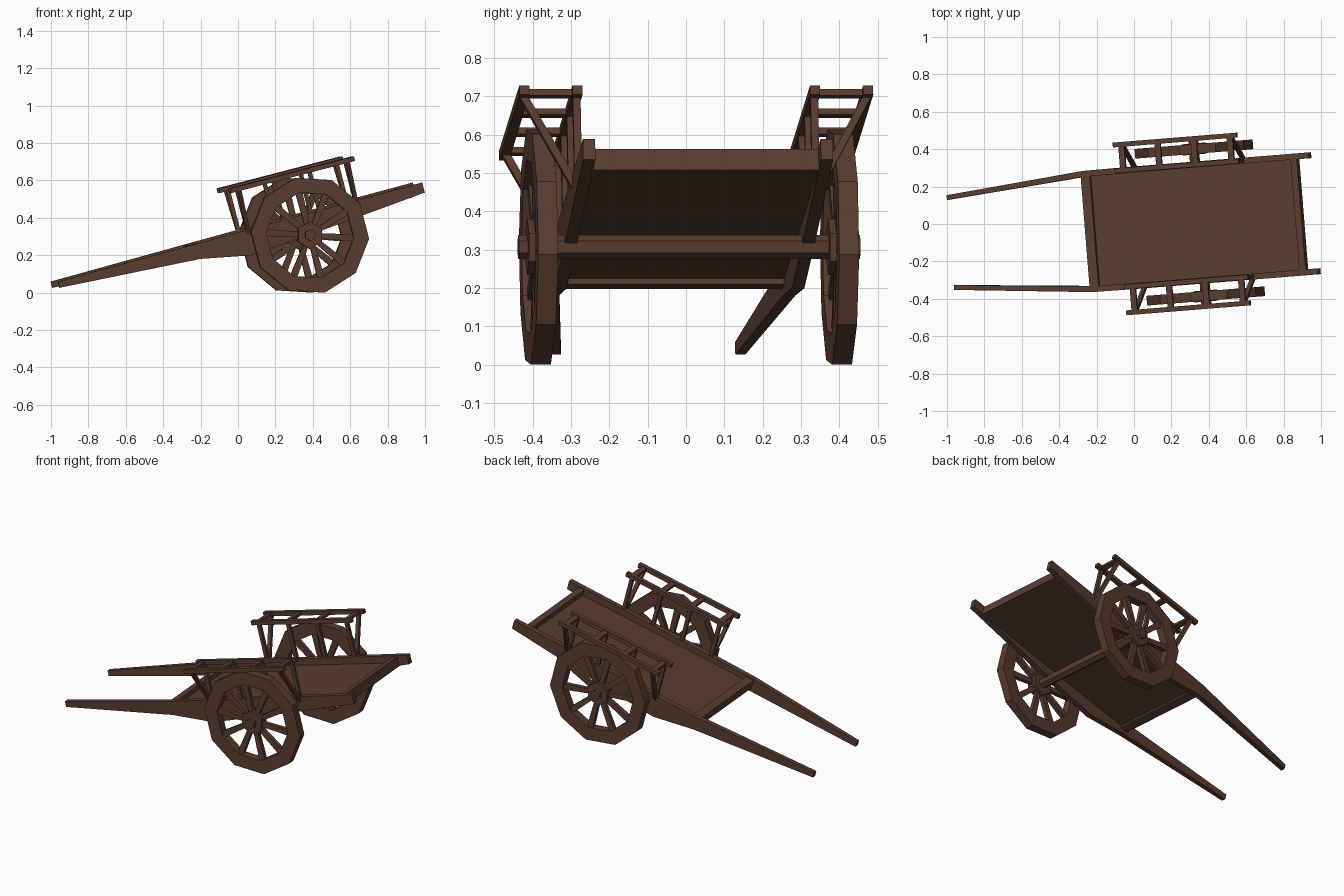
import bpy, bmesh
from math import sin, cos, pi, radians
from mathutils import Matrix, Vector

if "Cube" in bpy.data.objects:
    bpy.data.objects.remove(bpy.data.objects["Cube"])

# Cart frame: origin at axle middle, u along the cart, v sideways, w up
CART = (Matrix.Translation((0.352, 0.008, 0.307))
        @ Matrix.Rotation(radians(4.6), 4, 'Z')
        @ Matrix.Rotation(radians(-14.5), 4, 'Y'))

wood = bpy.data.materials.new("dark brown wood")
wood.diffuse_color = (0.100, 0.046, 0.029, 1)
wood.use_nodes = True
wood.node_tree.nodes["Principled BSDF"].inputs["Base Color"].default_value = wood.diffuse_color


def finish(name, bm):
    """Move the part into the tilted cart frame and link it."""
    bmesh.ops.recalc_face_normals(bm, faces=bm.faces)
    bm.transform(CART)
    mesh = bpy.data.meshes.new(name)
    bm.to_mesh(mesh)
    bm.free()
    mesh.materials.append(wood)
    bpy.context.collection.objects.link(bpy.data.objects.new(name, mesh))


def loft(bm, rings, closed=False):
    """Skin equal-length rings of points; cap the ends unless closed."""
    vs = [[bm.verts.new(p) for p in r] for r in rings]
    pairs = list(zip(vs, vs[1:])) + ([(vs[-1], vs[0])] if closed else [])
    n = len(rings[0])
    for a, b in pairs:
        for i in range(n):
            bm.faces.new((a[i], a[(i + 1) % n], b[(i + 1) % n], b[i]))
    if not closed:
        bm.faces.new(vs[0])
        bm.faces.new(vs[-1])


def box(bm, u0, u1, v0, v1, w0, w1):
    loft(bm, [[(u, v0, w0), (u, v1, w0), (u, v1, w1), (u, v0, w1)] for u in (u0, u1)])


def beam(bm, a, b, wa, wb, depth):
    """Tapered bar from a to b lying across the given depth axis."""
    a, b = Vector(a), Vector(b)
    d = Vector(depth)
    side = (b - a).cross(d).normalized()
    rings = []
    for p, w in ((a, wa), (b, wb)):
        s = side * w / 2
        rings.append([p + s + d, p - s + d, p - s - d, p + s - d])
    loft(bm, rings)


def gon(r, v, n, phase):
    return [(r * cos(phase + 2 * pi * i / n), v, r * sin(phase + 2 * pi * i / n))
            for i in range(n)]


STATIONS = (-0.31, -0.11, 0.09, 0.29)
# Side rail with handle: u, bottom w, top w, v, half width
RAIL = [(-1.358, 0.061, 0.095, 0.241, 0.013), (-0.595, 0.023, 0.106, 0.309, 0.016),
        (-0.33, -0.026, 0.110, 0.311, 0.016), (0.0, 0.0, 0.114, 0.311, 0.016),
        (0.66, 0.065, 0.120, 0.311, 0.016)]

for s, side in ((-1, "near"), (1, "far")):
    # long rail tapering into a handle
    bm = bmesh.new()
    loft(bm, [[(u, s * (v - h), b), (u, s * (v + h), b), (u, s * (v + h), t), (u, s * (v - h), t)]
              for u, b, t, v, h in RAIL])
    finish(side + "_rail_and_handle", bm)

    # ten-sided wheel rim
    bm = bmesh.new()
    c = s * 0.394
    p = pi / 10
    loft(bm, [gon(r, c + dv, 10, p) for r, dv in
              ((0.317, -0.026), (0.317, 0.026), (0.235, 0.026), (0.235, -0.026))], closed=True)
    finish(side + "_wheel_rim", bm)

    # spokes
    bm = bmesh.new()
    for i in range(10):
        a = p + i * pi / 5
        d = Vector((cos(a), 0, sin(a)))
        beam(bm, d * 0.05 + Vector((0, c, 0)), d * 0.245 + Vector((0, c, 0)),
             0.028, 0.038, (0, 0.013, 0))
    finish(side + "_wheel_spokes", bm)

    # hub
    bm = bmesh.new()
    loft(bm, [gon(0.073, c - 0.03, 6, radians(14.5)), gon(0.073, c + 0.03, 6, radians(14.5))])
    finish(side + "_wheel_hub", bm)

    # rack: two long bars with flat rungs
    bm = bmesh.new()
    for v in (0.311, 0.45):
        box(bm, -0.355, 0.33, s * (v - 0.013), s * (v + 0.013), 0.325, 0.35)
    for u in STATIONS:
        box(bm, u - 0.016, u + 0.016, s * 0.305, s * 0.455, 0.329, 0.346)
    finish(side + "_rack", bm)

    # upright posts and slanting end struts
    bm = bmesh.new()
    for u in STATIONS:
        box(bm, u - 0.011, u + 0.011, s * 0.301, s * 0.321, 0.09, 0.33)
    for u in (STATIONS[0], STATIONS[-1]):
        beam(bm, (u, s * 0.318, 0.085), (u, s * 0.45, 0.33), 0.02, 0.02, (0.011, 0, 0))
    finish(side + "_rack_posts", bm)

# axle
bm = bmesh.new()
loft(bm, [gon(0.031, v, 6, radians(14.5)) for v in (-0.447, 0.447)])
finish("axle", bm)

# bed floor and end boards
for name, dims in (("bed_floor", (-0.60, 0.57, 0.06, 0.075)),
                   ("front_board", (-0.61, -0.56, 0.045, 0.10)),
                   ("tail_board", (0.555, 0.59, 0.055, 0.112))):
    bm = bmesh.new()
    box(bm, dims[0], dims[1], -0.3, 0.3, dims[2], dims[3])
    finish(name, bm)
